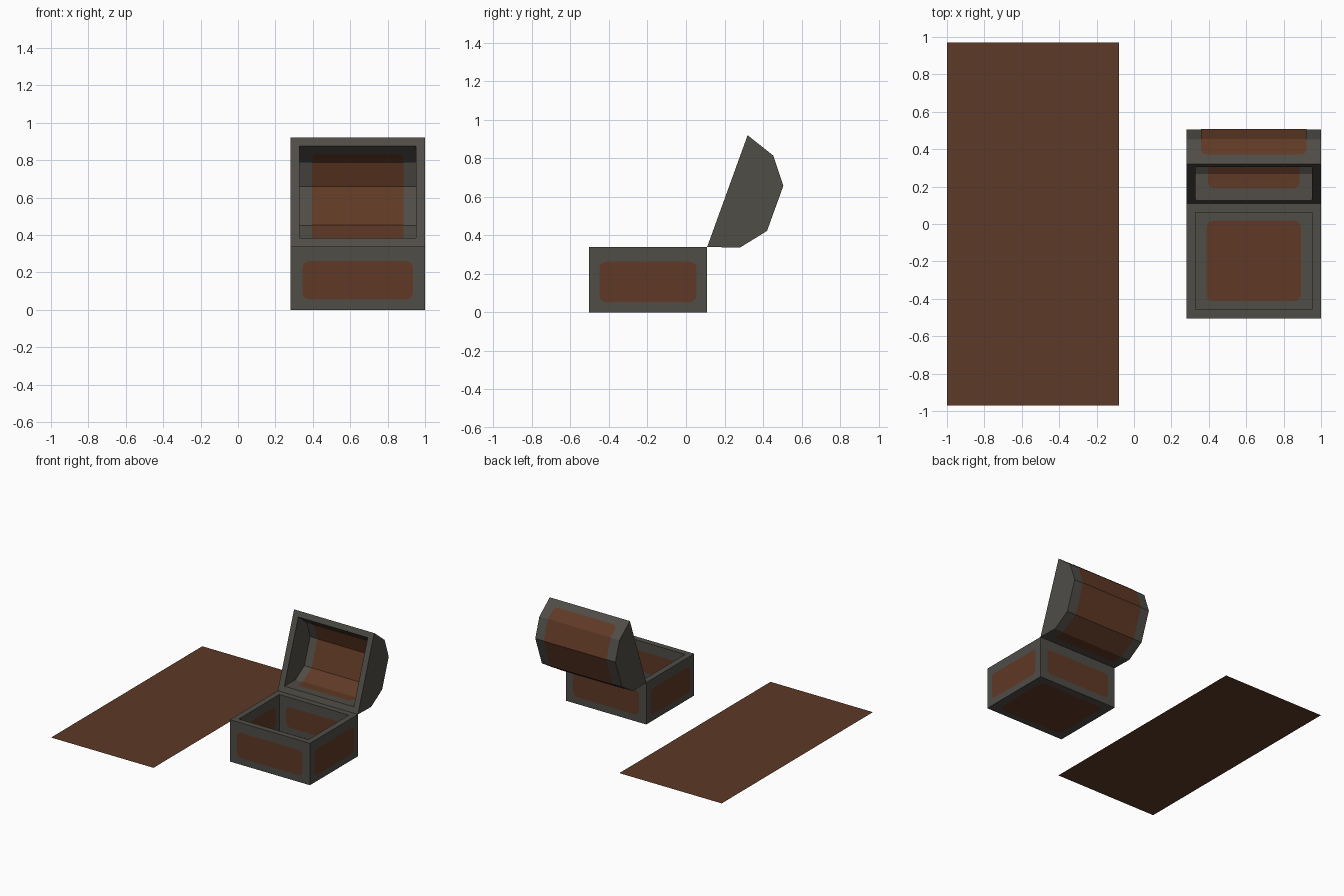
import bpy, bmesh, math
from mathutils import Vector as V

if "Cube" in bpy.data.objects:
    bpy.data.objects.remove(bpy.data.objects["Cube"])


def mat(name, rgb):
    m = bpy.data.materials.new(name)
    m.diffuse_color = (*rgb, 1)
    m.use_nodes = True
    m.node_tree.nodes["Principled BSDF"].inputs["Base Color"].default_value = m.diffuse_color
    return m


IRON = mat("dark grey iron", (0.080, 0.074, 0.064))
WOOD = mat("brown wood", (0.117, 0.041, 0.019))
BOARD = mat("brown board", (0.108, 0.042, 0.021))


def make(name, verts, faces, m, closed=False):
    me = bpy.data.meshes.new(name)
    me.from_pydata([tuple(v) for v in verts], [], faces)
    me.materials.append(m)
    if closed:
        bm = bmesh.new()
        bm.from_mesh(me)
        bmesh.ops.recalc_face_normals(bm, faces=bm.faces)
        bm.to_mesh(me)
        bm.free()
    ob = bpy.data.objects.new(name, me)
    bpy.context.collection.objects.link(ob)
    return ob


X0, X1, WALL = 0.28, 1.0, 0.048
XC = (X0 + X1) / 2


def shell(name, outer, inner):
    """Hollow box: (y, z) profiles stretched along x, open between first and last point."""
    n = len(outer)
    verts = []
    for prof, a, b in ((outer, X0, X1), (inner, X0 + WALL, X1 - WALL)):
        for x in (a, b):
            verts += [(x, y, z) for y, z in prof]
    faces = []
    for o in (0, 2 * n):
        faces += [(o + i, o + i + 1, o + n + i + 1, o + n + i) for i in range(n - 1)]
        faces += [tuple(range(o, o + n)), tuple(range(o + n, o + 2 * n))]
    # rim around the opening
    ring = [0, n - 1, 2 * n - 1, n]
    for i in range(4):
        a, b = ring[i], ring[(i + 1) % 4]
        faces.append((a, b, b + 2 * n, a + 2 * n))
    return make(name, verts, faces, IRON, True)


def panel(name, centre, u, v, w, h, r=0.035):
    """Rounded wood inlay lying just above a wall; faces along u x v."""
    c, u, v = V(centre), V(u), V(v)
    c = c + u.cross(v) * 0.002
    pts = []
    for k, (sx, sy) in enumerate(((1, 1), (-1, 1), (-1, -1), (1, -1))):
        for j in range(4):
            a = math.radians(90 * k + 30 * j)
            pts.append(c + u * (sx * (w / 2 - r) + r * math.cos(a))
                       + v * (sy * (h / 2 - r) + r * math.sin(a)))
    make(name, pts, [tuple(range(len(pts)))], WOOD)


# flat board lying beside the chest
make("flat_board", [(-1, -0.97, 0.03), (-0.08, -0.97, 0.03), (-0.08, 0.97, 0.03), (-1, 0.97, 0.03)],
     [(0, 1, 2, 3)], BOARD)

# chest base
YF, YB, H, FL = -0.505, 0.11, 0.34, 0.045
YC = (YF + YB) / 2
shell("chest_base", [(YF, H), (YF, 0), (YB, 0), (YB, H)],
      [(YF + WALL, H), (YF + WALL, FL), (YB - WALL, FL), (YB - WALL, H)])

# inlays on the outside and inside of each wall
X, Y, Z = V((1, 0, 0)), V((0, 1, 0)), V((0, 0, 1))
ZO, ZI = 0.158, 0.18
panel("front_inlay", (XC, YF, ZO), X, Z, 0.59, 0.205)
panel("back_inlay", (XC, YB, ZO), -X, Z, 0.59, 0.205)
panel("right_inlay", (X1, YC, ZO), Y, Z, 0.505, 0.21)
panel("left_inlay", (X0, YC, ZO), -Y, Z, 0.505, 0.21)
panel("bottom_inlay", (XC, YC, 0), X, -Y, 0.59, 0.50)
panel("inner_front_inlay", (XC, YF + WALL, ZI), -X, Z, 0.505, 0.165)
panel("inner_back_inlay", (XC, YB - WALL, ZI), X, Z, 0.505, 0.165)
panel("inner_right_inlay", (X1 - WALL, YC, ZI), -Y, Z, 0.42, 0.165)
panel("inner_left_inlay", (X0 + WALL, YC, ZI), Y, Z, 0.42, 0.165)
panel("floor_inlay", (XC, YC, FL), X, Y, 0.505, 0.43)

# lid: half profile in (along opening, depth), mirrored, then tilted at the hinge
L = 0.617
ANG = math.atan2(0.58, 0.21)


def tilt(half):
    pts = half + [(L - s, d) for s, d in reversed(half)]
    c, n = math.cos(ANG), math.sin(ANG)
    return [(YB + s * c + d * n, H + s * n - d * c) for s, d in pts]


OUT = [(0, 0), (0.054, 0.161), (0.184, 0.264)]
INN = [(0.046, 0), (0.092, 0.135), (0.198, 0.218)]
shell("chest_lid", tilt(OUT), tilt(INN))


def lid_inlay(name, prof, off, half_w, flip):
    """Wood band that follows the lid facets, with rounded ends."""
    (s0, _), (s1, d1), (s2, d2) = prof
    start = [(s0 + (s1 - s0) * d / d1 + off, d) for d in (0.06, 0.068, 0.09)]
    half = start + [(s1 + off, d1 - off * 0.5), (s2 + off * 0.4, d2 - off)]
    yz = tilt(half)
    ins = [0.03, 0.01, 0, 0, 0]
    ins += ins[::-1]
    n = len(yz)
    verts = [(XC - half_w + i, y, z) for i, (y, z) in zip(ins, yz)]
    verts += [(XC + half_w - i, y, z) for i, (y, z) in zip(ins, yz)]
    faces = [(i, i + 1, n + i + 1, n + i) for i in range(n - 1)]
    if flip:
        faces = [f[::-1] for f in faces]
    make(name, verts, faces, WOOD)


lid_inlay("lid_outer_inlay", OUT, -0.003, 0.282, False)
lid_inlay("lid_inner_inlay", INN, 0.003, 0.245, True)
